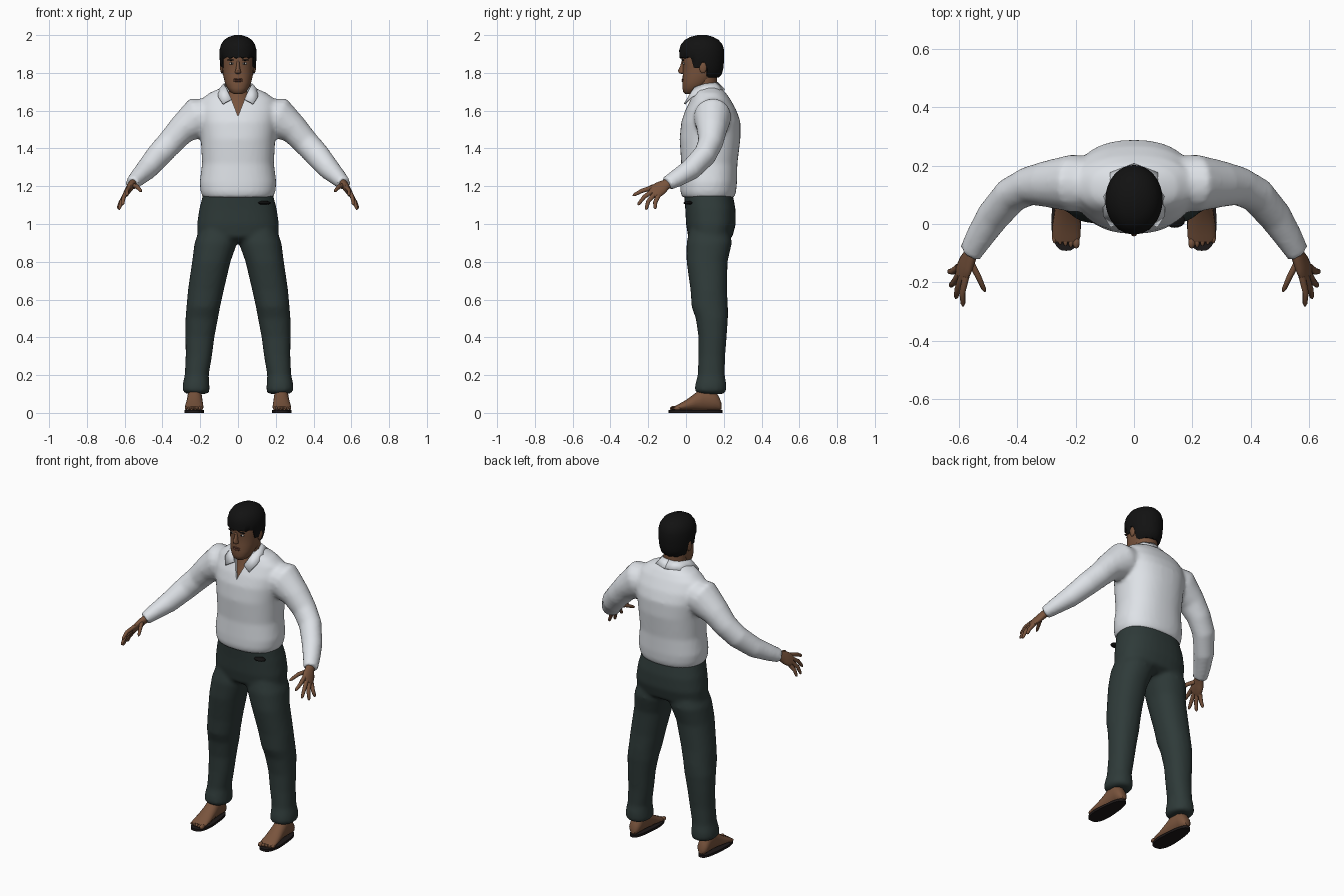
import bpy, bmesh, math
from mathutils import Vector

if "Cube" in bpy.data.objects:
    bpy.data.objects.remove(bpy.data.objects["Cube"])


def material(name, rgb):
    m = bpy.data.materials.new(name)
    m.use_nodes = True
    m.diffuse_color = (*rgb, 1)
    m.node_tree.nodes["Principled BSDF"].inputs["Base Color"].default_value = (*rgb, 1)
    return m


SKIN = material("brown_skin", (0.19, 0.088, 0.046))
SHIRT = material("white_cotton", (0.74, 0.77, 0.81))
PANTS = material("dark_green_cloth", (0.028, 0.043, 0.041))
BLACK = material("black_hair", (0.006, 0.006, 0.006))
SOLE = material("dark_sole", (0.012, 0.009, 0.009))
EYE = material("eye_white", (0.5, 0.48, 0.45))
LIPS = material("lip_brown", (0.13, 0.05, 0.032))


def add(name, bm, mat):
    bmesh.ops.recalc_face_normals(bm, faces=bm.faces)
    me = bpy.data.meshes.new(name)
    bm.to_mesh(me)
    bm.free()
    me.materials.append(mat)
    ob = bpy.data.objects.new(name, me)
    bpy.context.collection.objects.link(ob)
    return ob


def skin_rings(name, rings, mat):
    """Closed skin through rings of points."""
    bm = bmesh.new()
    vs = [[bm.verts.new(p) for p in ring] for ring in rings]
    n = len(vs[0])
    for a, b in zip(vs, vs[1:]):
        for i in range(n):
            bm.faces.new((a[i], a[(i + 1) % n], b[(i + 1) % n], b[i]))
    bm.faces.new(vs[0])
    bm.faces.new(vs[-1])
    return add(name, bm, mat)


def oval(n, e):
    for i in range(n):
        t = math.tau * i / n
        c, s = math.cos(t), math.sin(t)
        yield (math.copysign(abs(c) ** (2 / e), c), math.copysign(abs(s) ** (2 / e), s))


def loft(name, sections, mat, axis="z", e=2.0, n=32):
    """Sections: position on axis, then low and high limits of the two other axes."""
    rings = []
    for h, a0, a1, b0, b1 in sections:
        ring = []
        for c, s in oval(n, e):
            u, v = (a0 + a1) / 2 + c * (a1 - a0) / 2, (b0 + b1) / 2 + s * (b1 - b0) / 2
            ring.append((u, v, h) if axis == "z" else (u, h, v))
        rings.append(ring)
    return skin_rings(name, rings, mat)


def tube(name, points, wide, mat, n=16):
    """Points: x, y, z, radius along the wide direction, radius across it."""
    pos = [Vector(p[:3]) for p in points]
    rings = []
    for i, p in enumerate(points):
        t = (pos[min(i + 1, len(pos) - 1)] - pos[max(i - 1, 0)]).normalized()
        w = Vector(wide)
        w = (w - t * w.dot(t)).normalized()
        d = t.cross(w)
        rings.append([pos[i] + w * c * p[3] + d * s * p[4] for c, s in oval(n, 2)])
    return skin_rings(name, rings, mat)


def blob(name, centre, size, mat, seg=16):
    bm = bmesh.new()
    bmesh.ops.create_uvsphere(bm, u_segments=seg, v_segments=seg // 2, radius=1)
    for v in bm.verts:
        v.co = Vector(a * b + c for a, b, c in zip(v.co, size, centre))
    return add(name, bm, mat)


def mirror(ob):
    me = ob.data.copy()
    for v in me.vertices:
        v.co.x = -v.co.x
    me.flip_normals()
    twin = bpy.data.objects.new(ob.name.replace("left", "right"), me)
    bpy.context.collection.objects.link(twin)
    return twin


def fuse(name, parts, cutter=None):
    """Join overlapping parts into one smooth skin, optionally cut."""
    bm = bmesh.new()
    mat = parts[0].data.materials[0]
    for p in parts:
        bm.from_mesh(p.data)
        bpy.data.objects.remove(p)
    ob = add(name, bm, mat)
    r = ob.modifiers.new("blend", "REMESH")
    r.mode, r.voxel_size = "VOXEL", 0.011
    s = ob.modifiers.new("soften", "SMOOTH")
    s.factor, s.iterations = 0.5, 6
    if cutter:
        b = ob.modifiers.new("cut", "BOOLEAN")
        b.operation, b.object, b.solver = "DIFFERENCE", cutter, "EXACT"
    dg = bpy.context.evaluated_depsgraph_get()
    dg.update()
    me = bpy.data.meshes.new_from_object(ob.evaluated_get(dg))
    ob.modifiers.clear()
    ob.data = me
    if cutter:
        bpy.data.objects.remove(cutter)
    return ob


# Shirt: torso and sleeves, with an open V neck
torso = loft("torso", [
    (z, -w, w, f, b) for z, w, f, b in [
        (1.14, .185, -.02, .255), (1.17, .198, -.03, .265), (1.22, .203, -.03, .27),
        (1.32, .19, -.025, .272), (1.45, .197, -.034, .288), (1.54, .21, -.025, .288),
        (1.6, .215, -.005, .268), (1.66, .195, .025, .235), (1.695, .15, .04, .21),
        (1.72, .09, .05, .185), (1.735, .05, .06, .165)]], SHIRT, e=2.3, n=40)
sleeve = tube("left_sleeve", [
    (.12, .135, 1.585, .08, .09), (.21, .14, 1.565, .11, .1), (.3, .137, 1.497, .078, .08),
    (.36, .13, 1.43, .07, .067), (.42, .1, 1.365, .067, .062), (.485, .025, 1.288, .058, .058),
    (.53, -.045, 1.245, .046, .05), (.562, -.1, 1.213, .036, .042)], (.5, .1, .8), SHIRT)
bm = bmesh.new()
outline = [(0, 1.57), (.066, 1.74), (.08, 1.85), (-.08, 1.85), (-.066, 1.74)]
face = bm.faces.new([bm.verts.new((x, -.2, z)) for x, z in outline])
ext = bmesh.ops.extrude_face_region(bm, geom=[face])["geom"]
bmesh.ops.translate(bm, vec=(0, .26, 0), verts=[g for g in ext if isinstance(g, bmesh.types.BMVert)])
neck_cutter = add("neck_cutter", bm, SHIRT)
neck_cutter.hide_render = True
fuse("shirt", [torso, sleeve, mirror(sleeve)], neck_cutter)

# Collar: folded strip running from the nape to two points
upper = [(0, .165, 1.75), (.055, .145, 1.745), (.074, .095, 1.74), (.063, .045, 1.722), (.034, .01, 1.66)]
lower = [(0, .205, 1.71), (.08, .175, 1.708), (.105, .095, 1.705), (.105, .03, 1.672), (.08, -.008, 1.635)]
bm = bmesh.new()
top, low = ([bm.verts.new(p) for p in row] for row in (upper, lower))
for i in range(len(top) - 1):
    bm.faces.new((top[i], top[i + 1], low[i + 1], low[i]))
collar = add("left_collar", bm, SHIRT)
thick = collar.modifiers.new("thickness", "SOLIDIFY")
thick.thickness, thick.offset = .008, 0
right_collar = mirror(collar)
thick = right_collar.modifiers.new("thickness", "SOLIDIFY")
thick.thickness, thick.offset = .008, 0

# Trousers: hips and two legs with loose cuffs
hips = loft("hips", [
    (z, -w, w, f, b) for z, w, f, b in [
        (.905, .14, .05, .2), (.93, .215, .012, .245), (1.0, .217, .0, .264),
        (1.08, .205, -.004, .262), (1.17, .182, -.012, .245)]], PANTS, e=2.4)
leg = loft("left_leg", [
    (.1, .158, .275, .065, .205), (.12, .15, .295, .045, .213), (.155, .152, .292, .05, .213),
    (.2, .155, .282, .062, .205), (.3, .138, .277, .066, .207), (.4, .125, .278, .066, .215),
    (.5, .106, .278, .052, .222), (.56, .095, .273, .03, .222), (.65, .075, .265, .024, .217),
    (.8, .04, .243, .003, .22), (.9, .004, .23, .003, .243), (.98, .005, .2, .02, .23)], PANTS, e=2.2)
fuse("trousers", [hips, leg, mirror(leg)])

# Belt clip
blob("belt_clip", (.14, .012, 1.112), (.035, .025, .01), BLACK)

# Neck and head
loft("neck", [
    (z, -w, w, f, b) for z, w, f, b in [
        (1.52, .08, -.002, .15), (1.57, .09, -.002, .16), (1.62, .085, .015, .17),
        (1.67, .072, .036, .17), (1.71, .066, .042, .165), (1.76, .066, .045, .165),
        (1.82, .066, .045, .165)]], SKIN)
loft("head", [
    (z, -w, w, f, b) for z, w, f, b in [
        (1.688, .022, -.002, .04), (1.697, .04, -.014, .075), (1.72, .057, -.019, .1),
        (1.75, .07, -.019, .135), (1.79, .079, -.017, .17), (1.84, .084, -.016, .185),
        (1.868, .086, -.023, .187), (1.91, .086, -.02, .187), (1.95, .075, -.005, .17),
        (1.98, .045, .03, .14)]], SKIN, e=2.2)
loft("nose", [
    (1.795, -.008, .008, -.026, .0), (1.8, -.017, .017, -.038, .0), (1.812, -.014, .014, -.043, .0),
    (1.835, -.009, .009, -.031, .0), (1.863, -.008, .008, -.023, .0)], SKIN, n=12)
for name, z, h in (("upper_lip", 1.767, .005), ("lower_lip", 1.757, .006)):
    blob(name, (0, -.014, z), (.025, .009, h), LIPS)
for part, centre, size, mat in [
        ("eye", (.034, -.011, 1.85), (.014, .006, .006), EYE),
        ("pupil", (.034, -.0145, 1.85), (.005, .004, .005), BLACK),
        ("eyebrow", (.036, -.015, 1.868), (.021, .007, .004), BLACK),
        ("ear", (.086, .09, 1.83), (.009, .02, .032), SKIN)]:
    mirror(blob("left_" + part, centre, size, mat))

# Hair: cap whose lower edge follows a hairline
hair = loft("hair", [
    (z, -w, w, f, b) for z, w, f, b in [
        (1.775, .07, .0, .172), (1.79, .083, -.02, .188), (1.82, .092, -.028, .197),
        (1.85, .096, -.032, .2), (1.88, .098, -.035, .202), (1.92, .098, -.036, .202),
        (1.95, .09, -.027, .193), (1.975, .073, -.006, .172), (1.99, .05, .022, .145),
        (2.0, .02, .06, .11)]], BLACK, n=48)
for v in hair.data.vertices:
    y = v.co.y
    line = 1.88 if y < .04 else 1.83 if y < .075 else 1.86 if y < .105 else 1.775
    v.co.z = max(v.co.z, line + .005 * math.sin(v.co.x * 190))

# Hands: palm, fingers and thumb
across = (.025, .045, -.045)
hand = [tube("left_palm", [
    (.55, -.08, 1.222, .026, .024), (.562, -.108, 1.208, .029, .021), (.575, -.135, 1.19, .04, .019),
    (.588, -.165, 1.17, .042, .016), (.594, -.18, 1.162, .034, .012)], across, SKIN)]
fingers = {
    "index": ((.576, -.18, 1.192), (.589, -.235, 1.175), (.586, -.282, 1.15)),
    "middle": ((.589, -.178, 1.174), (.605, -.222, 1.143), (.611, -.255, 1.1)),
    "ring": ((.598, -.168, 1.157), (.617, -.2, 1.12), (.63, -.212, 1.075)),
    "little": ((.602, -.148, 1.147), (.622, -.163, 1.115), (.636, -.163, 1.08)),
    "thumb": ((.563, -.125, 1.205), (.535, -.178, 1.198), (.511, -.232, 1.172))}
for finger, (a, b, c) in fingers.items():
    end = Vector(b).lerp(Vector(c), .8)
    hand.append(tube(f"left_{finger}_finger", [
        (*a, .013, .012), (*b, .0115, .0105), (*end, .009, .008), (*c, .003, .003)], across, SKIN, n=10))
for part in hand:
    mirror(part)

# Feet with toes, on flat soles
foot = loft("left_foot", [
    (.188, .215, .245, .02, .05), (.175, .2, .262, .013, .085), (.14, .193, .268, .012, .14),
    (.09, .19, .268, .012, .14), (.05, .187, .272, .012, .105), (.0, .184, .279, .012, .068),
    (-.04, .183, .281, .012, .046), (-.062, .19, .274, .013, .034)], SKIN, axis="y", n=20)
mirror(foot)
for i in range(5):
    r = .013 if i == 0 else .0095
    toe = blob(f"left_toe_{i + 1}", (.198 + i * .0185, -.064 + .0045 * i, .024), (r, .022, r), SKIN, 10)
    mirror(toe)
sole = loft("left_sole", [
    (z, .18, .285, -.092, .192) for z in (0, .014)], SOLE, e=2.8)
for v in sole.data.vertices:
    if v.co.y > 0:
        v.co.x += (.232 - v.co.x) * v.co.y * 1.4
mirror(sole)

# Smooth shading that keeps hard edges
for ob in bpy.context.scene.objects:
    ob.select_set(ob.type == "MESH")
bpy.context.view_layer.objects.active = hair
bpy.ops.object.shade_smooth_by_angle(angle=math.radians(45))
